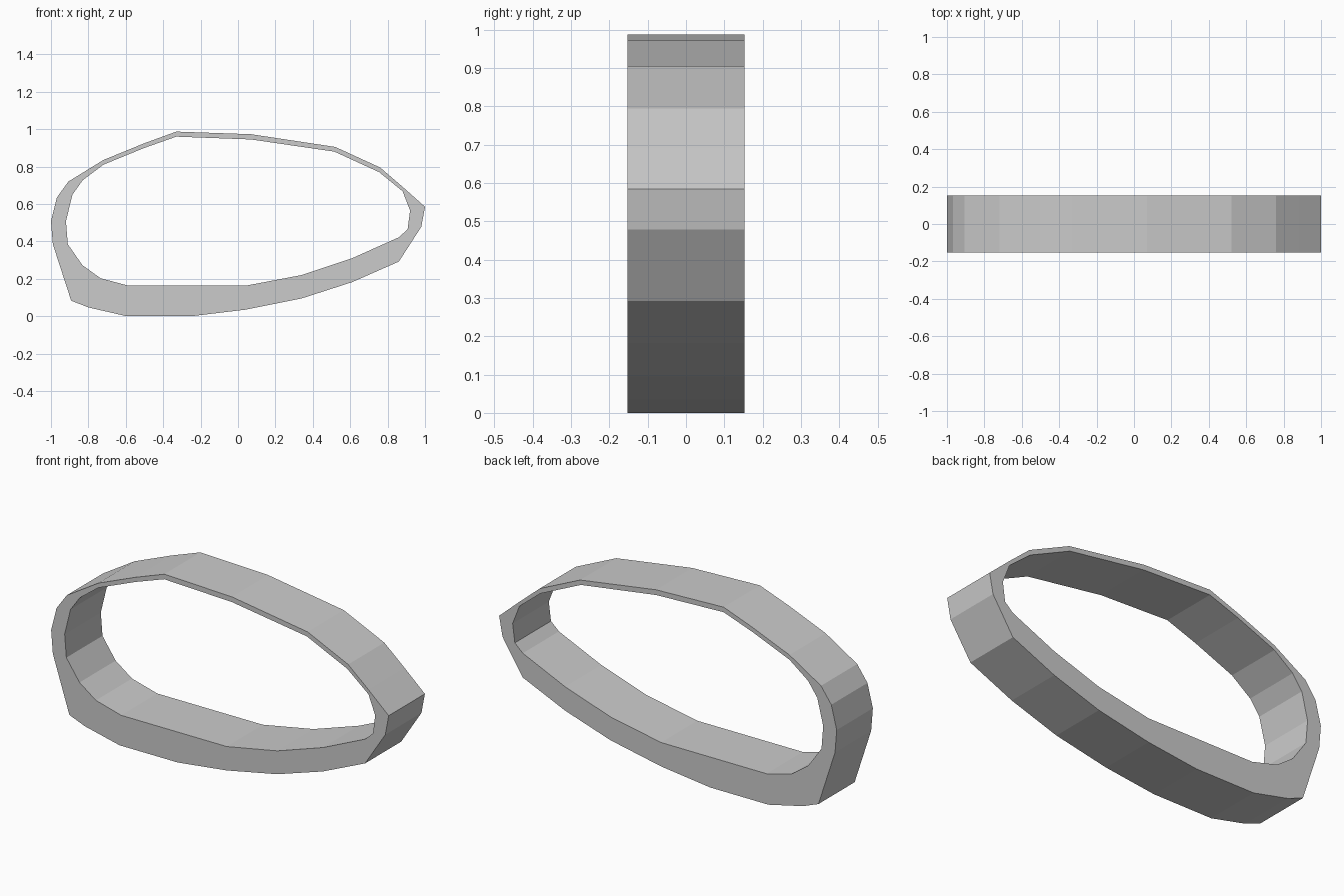
import bpy, bmesh

if "Cube" in bpy.data.objects:
    bpy.data.objects.remove(bpy.data.objects["Cube"])

HALF_DEPTH = 0.153

# Matching outer and inner outlines (x, z), clockwise from the top
outer = [(-.33, .987), (.07, .973), (.52, .905), (.76, .795), (.88, .692), (1, .585),
         (.98, .478), (.86, .292), (.61, .182), (.34, .095), (.04, .035), (-.25, 0),
         (-.595, 0), (-.80, .047), (-.892, .083), (-.99, .385), (-1, .508),
         (-.968, .635), (-.907, .72), (-.72, .835), (-.50, .925)]
inner = [(-.33, .96), (.07, .945), (.515, .88), (.755, .77), (.88, .668), (.92, .565),
         (.907, .465), (.86, .422), (.61, .31), (.34, .22), (.04, .163), (-.25, .163),
         (-.585, .163), (-.735, .203), (-.832, .273), (-.91, .385), (-.92, .508),
         (-.885, .65), (-.83, .727), (-.72, .81), (-.50, .90)]

bm = bmesh.new()


def ring(points, y):
    return [bm.verts.new((x, y, z)) for x, z in points]


# Four rings joined in turn: front face, inner wall, back face, outer wall
rings = [ring(outer, -HALF_DEPTH), ring(inner, -HALF_DEPTH),
         ring(inner, HALF_DEPTH), ring(outer, HALF_DEPTH)]
n = len(outer)
for k in range(4):
    a, b = rings[k], rings[(k + 1) % 4]
    for i in range(n):
        j = (i + 1) % n
        bm.faces.new((a[i], a[j], b[j], b[i]))
bmesh.ops.recalc_face_normals(bm, faces=bm.faces)

mesh = bpy.data.meshes.new("oval_band")
bm.to_mesh(mesh)
bm.free()
band = bpy.data.objects.new("oval_band", mesh)
bpy.context.collection.objects.link(band)
